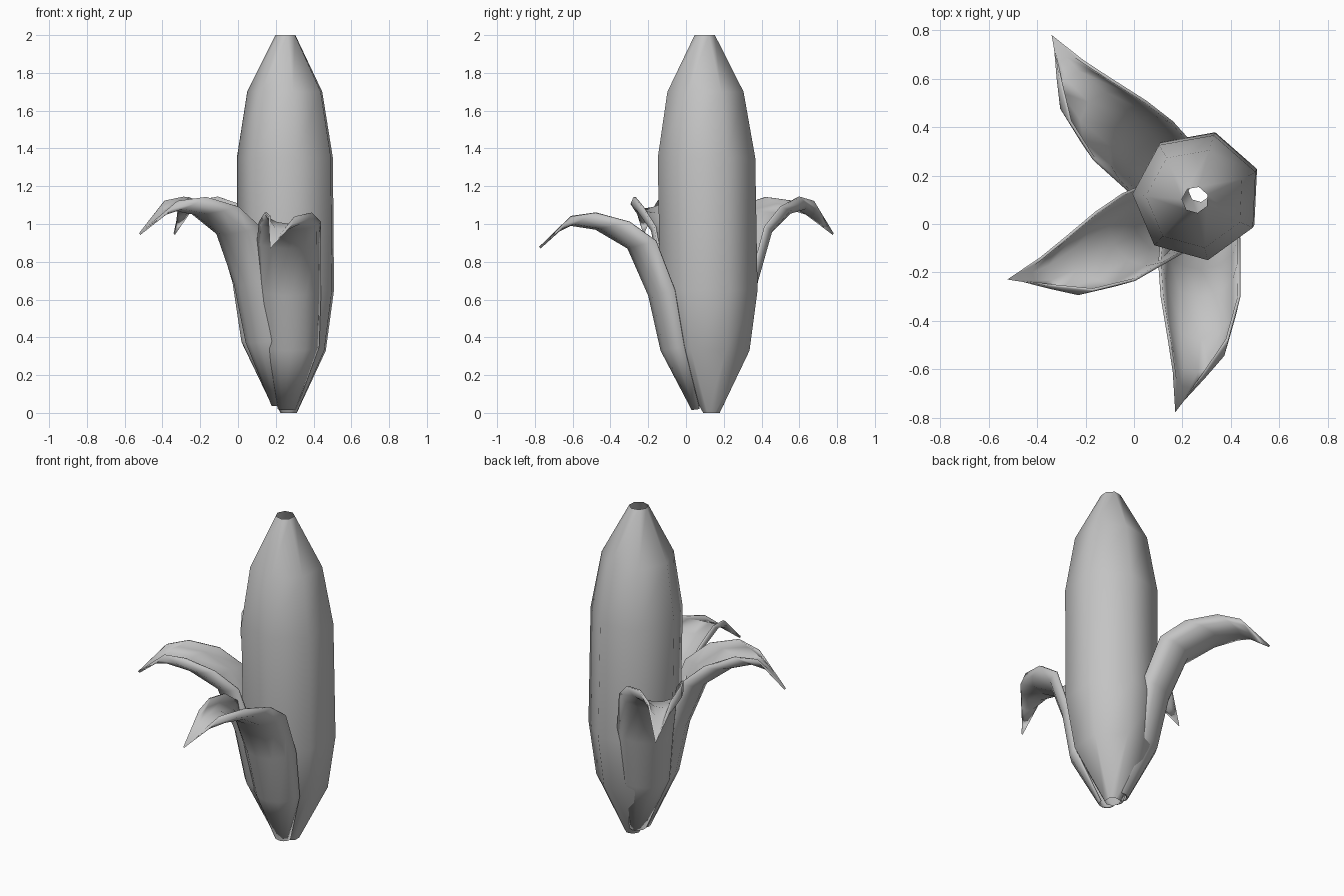
import bpy, bmesh
from math import sin, cos, pi, radians
from mathutils import Vector, Matrix

cube = bpy.data.objects.get("Cube")
if cube:
    bpy.data.objects.remove(cube)

grey = bpy.data.materials.new("plain grey")
grey.use_nodes = True
grey.diffuse_color = (0.55, 0.55, 0.55, 1)
grey.node_tree.nodes["Principled BSDF"].inputs["Base Color"].default_value = (0.55, 0.55, 0.55, 1)


def loft(name, rows, closed):
    """Skin equal-length rows of points into a smooth open surface."""
    bm = bmesh.new()
    rings = [[bm.verts.new(p) for p in row] for row in rows]
    count = len(rings[0])
    for low, high in zip(rings, rings[1:]):
        for i in range(count if closed else count - 1):
            j = (i + 1) % count
            bm.faces.new((low[i], low[j], high[j], high[i]))
    bmesh.ops.remove_doubles(bm, verts=bm.verts, dist=0.0005)
    for face in bm.faces:
        face.smooth = True
    mesh = bpy.data.meshes.new(name)
    bm.to_mesh(mesh)
    bm.free()
    mesh.materials.append(grey)
    obj = bpy.data.objects.new(name, mesh)
    bpy.context.collection.objects.link(obj)
    return obj


# Cob: seven-sided tube, open at both ends, leaning slightly
SIDES = 7
cob_profile = [(0, 0.045), (0.33, 0.215), (0.65, 0.265), (1.35, 0.265), (1.7, 0.207), (2, 0.055)]
cob_rows = []
for z, r in cob_profile:
    centre = Vector((0.27, 0.135, 0)).lerp(Vector((0.253, 0.1, 0)), z / 2)
    angles = [radians(23) + i * 2 * pi / SIDES for i in range(SIDES)]
    cob_rows.append([centre + Vector((r * cos(a), r * sin(a), z)) for a in angles])
loft("cob", cob_rows, True)

# Husk leaf: middle out, middle height, edge out, edge height, right side, left side
leaf = [
    (0.09, 0.015, 0.05, 0.02, -0.05, 0.05),
    (0.255, 0.33, 0.13, 0.35, -0.12, 0.17),
    (0.32, 0.62, 0.18, 0.65, -0.15, 0.18),
    (0.43, 0.87, 0.28, 0.91, -0.16, 0.18),
    (0.60, 0.97, 0.42, 1.01, -0.15, 0.18),
    (0.73, 0.99, 0.60, 1.06, -0.12, 0.13),
    (0.79, 0.96, 0.73, 1.04, -0.10, 0.04),
    (0.89, 0.87, 0.89, 0.87, -0.09, -0.09),
]


def husk(name, angle, reach, rise, lift):
    place = Matrix.Translation((0.26, 0.12, lift)) @ Matrix.Rotation(radians(angle), 4, "Z")
    rows = []
    for mid_u, mid_z, edge_u, edge_z, right, left in leaf:
        row = []
        for step in range(-3, 4):
            a = step * pi / 6
            k = cos(a)
            u = edge_u + (mid_u - edge_u) * k
            z = edge_z + (mid_z - edge_z) * k
            v = (left + right) / 2 + (left - right) / 2 * sin(a)
            row.append(place @ Vector((u * reach, v, z * rise)))
        rows.append(row)
    obj = loft(name, rows, False)
    thick = obj.modifiers.new("thickness", "SOLIDIFY")
    thick.thickness = 0.012
    thick.offset = -1


husk("front_husk", 270, 1.0, 1.0, 0.0)
husk("right_husk", 210, 0.95, 1.06, 0.02)
husk("back_husk", 138, 0.99, 1.06, 0.02)
